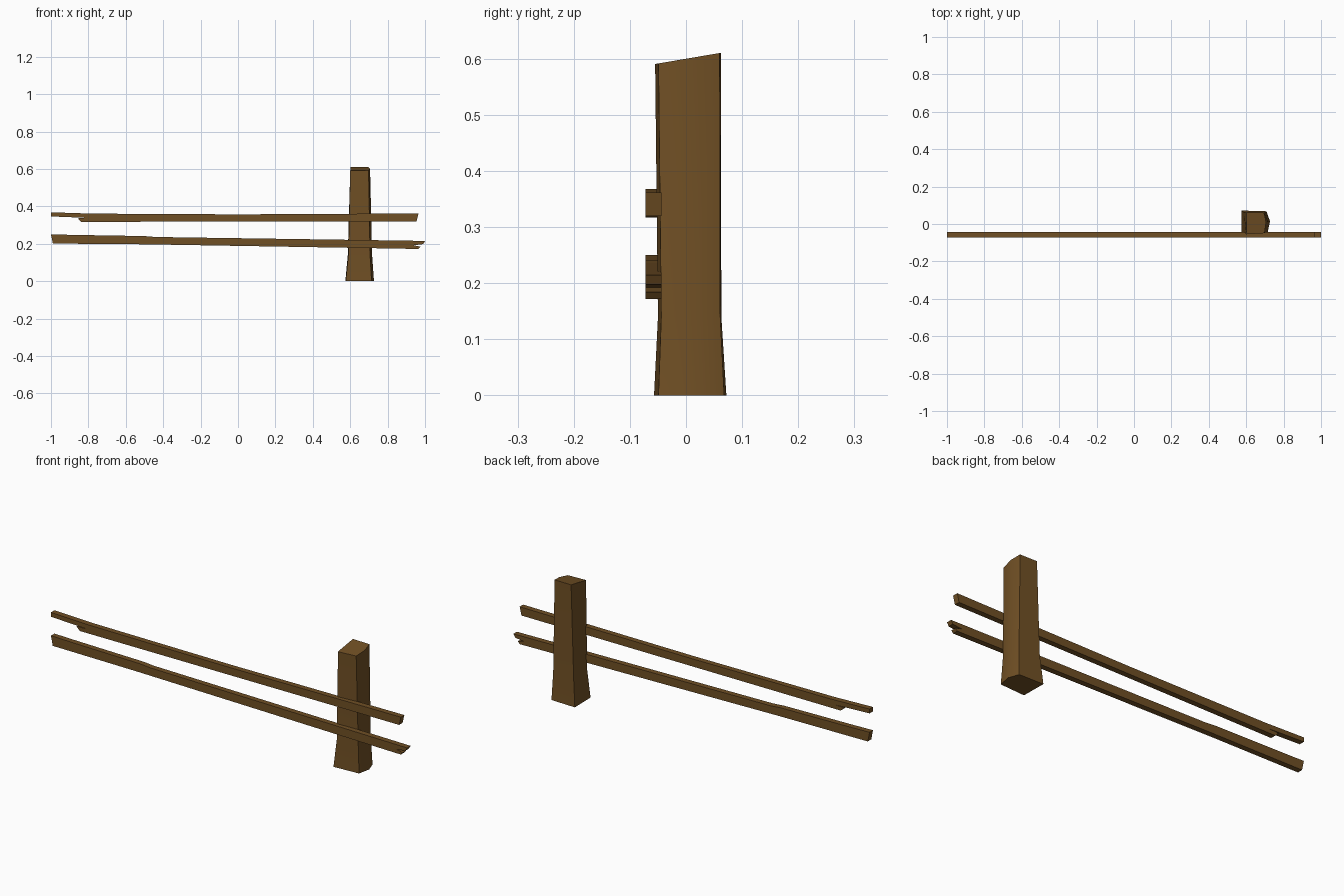
import bpy, bmesh, math

if "Cube" in bpy.data.objects:
    bpy.data.objects.remove(bpy.data.objects["Cube"])

wood = bpy.data.materials.new("brown wood")
wood.diffuse_color = (0.162, 0.079, 0.018, 1)
wood.use_nodes = True
wood.node_tree.nodes["Principled BSDF"].inputs["Base Color"].default_value = wood.diffuse_color


def finish(name, bm):
    bmesh.ops.recalc_face_normals(bm, faces=bm.faces)
    me = bpy.data.meshes.new(name)
    bm.to_mesh(me)
    bm.free()
    me.materials.append(wood)
    ob = bpy.data.objects.new(name, me)
    bpy.context.collection.objects.link(ob)
    return ob


def rail(name, outline, y0=-0.072, y1=-0.044):
    """Split board: an x/z outline extruded in depth."""
    bm = bmesh.new()
    front = bm.faces.new([bm.verts.new((x, y0, z)) for x, z in outline])
    ext = bmesh.ops.extrude_face_region(bm, geom=[front])["geom"]
    bmesh.ops.translate(bm, vec=(0, y1 - y0, 0),
                        verts=[v for v in ext if isinstance(v, bmesh.types.BMVert)])
    return finish(name, bm)


# Two split rails with broken ends
rail("upper_rail", [(-1, 0.368), (-1, 0.346), (-0.80, 0.338), (-0.857, 0.336),
                    (-0.838, 0.317), (0.955, 0.32), (0.965, 0.362),
                    (0, 0.357), (-0.78, 0.361)])
rail("lower_rail", [(-1, 0.25), (-0.99, 0.201), (-0.5, 0.197), (0.965, 0.172),
                    (0.975, 0.184), (0.94, 0.192), (0.99, 0.198), (1, 0.215),
                    (-0.44, 0.236), (-0.5, 0.241), (-0.87, 0.247)])

# Post: five-sided rings, flared foot, slanted top
rings = [
    (0.0, [(0.576, -0.057), (0.714, -0.049), (0.727, 0.015), (0.708, 0.068), (0.574, 0.072)]),
    (0.14, [(0.590, -0.050), (0.706, -0.044), (0.717, 0.012), (0.703, 0.061), (0.587, 0.063)]),
    (0.60, [(0.600, -0.055), (0.698, -0.049), (0.706, 0.010), (0.696, 0.060), (0.602, 0.062)]),
]
bm = bmesh.new()
loops = []
for z, pts in rings:
    slope = 0.17 if z > 0.5 else 0
    loops.append([bm.verts.new((x, y, z + slope * y)) for x, y in pts])
for a, b in zip(loops, loops[1:]):
    for i in range(5):
        j = (i + 1) % 5
        bm.faces.new((a[i], a[j], b[j], b[i]))
bm.faces.new(loops[0])
bm.faces.new(loops[-1])
post = finish("post", bm)
bpy.context.view_layer.objects.active = post
post.select_set(True)
bpy.ops.object.shade_smooth_by_angle(angle=math.radians(40))
